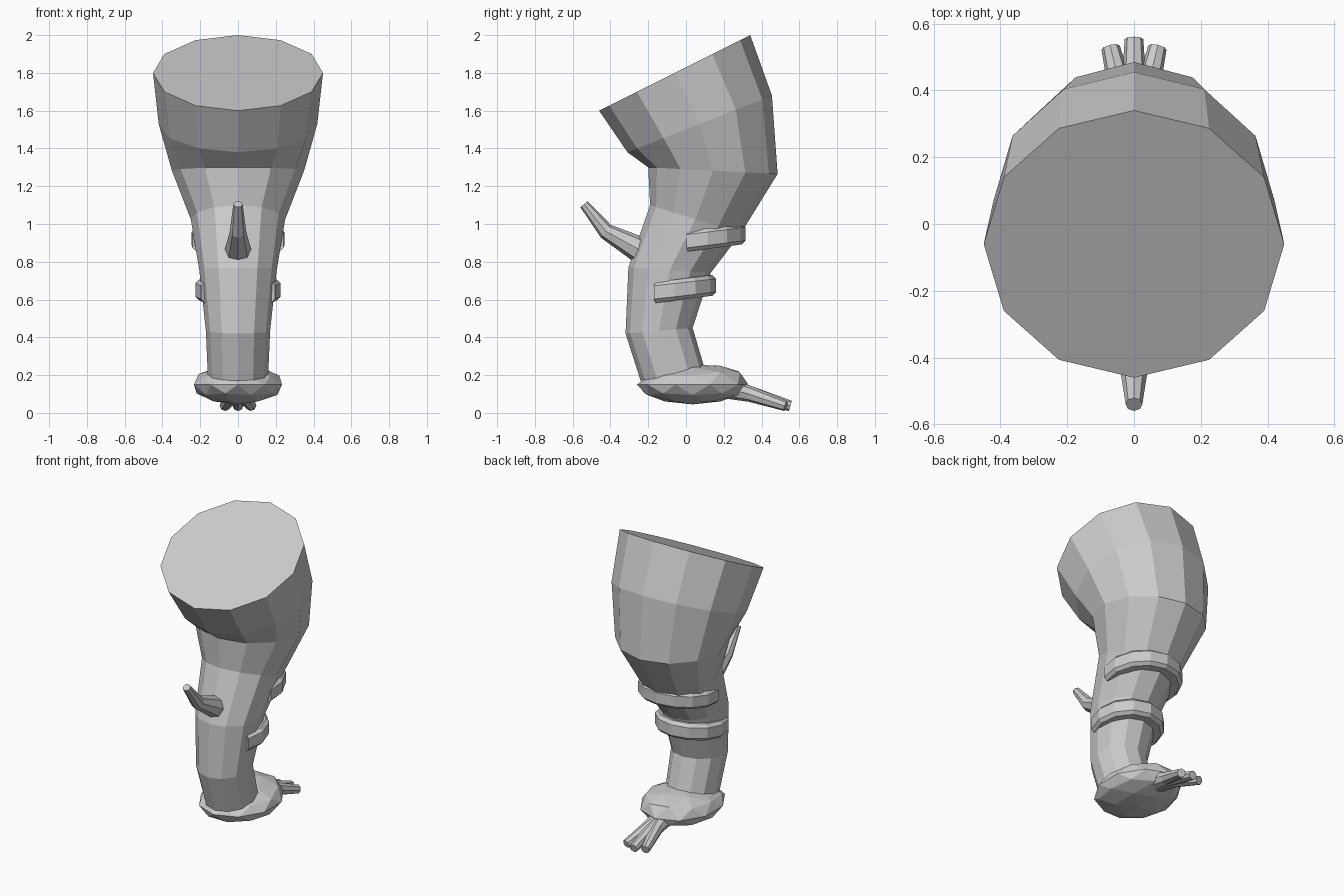
import bpy, bmesh
from math import sin, cos, pi, radians
from mathutils import Vector

if "Cube" in bpy.data.objects:
    bpy.data.objects.remove(bpy.data.objects["Cube"])

grey = bpy.data.materials.new("plain grey")
grey.use_nodes = True
grey.diffuse_color = (0.6, 0.6, 0.6, 1)
grey.node_tree.nodes["Principled BSDF"].inputs["Base Color"].default_value = (0.6, 0.6, 0.6, 1)


def finish(name, bm):
    bmesh.ops.recalc_face_normals(bm, faces=bm.faces)
    mesh = bpy.data.meshes.new(name)
    bm.to_mesh(mesh)
    bm.free()
    mesh.materials.append(grey)
    obj = bpy.data.objects.new(name, mesh)
    bpy.context.collection.objects.link(obj)
    return obj


def loft(name, rings):
    """Skin a list of closed point rings and cap both ends."""
    bm = bmesh.new()
    loops = [[bm.verts.new(p) for p in ring] for ring in rings]
    n = len(loops[0])
    for a, b in zip(loops, loops[1:]):
        for i in range(n):
            j = (i + 1) % n
            bm.faces.new((a[i], a[j], b[j], b[i]))
    bm.faces.new(loops[0])
    bm.faces.new(loops[-1])
    return finish(name, bm)


def tilted_ring(front, back, half_width, sides=12):
    """Ellipse spanning a front and a back (y, z) point."""
    f, b = Vector((0, *front)), Vector((0, *back))
    mid, arm = (f + b) / 2, (f - b) / 2
    turns = [2 * pi * i / sides for i in range(sides)]
    return [mid + arm * cos(t) + Vector((half_width * sin(t), 0, 0)) for t in turns]


def tube(name, path, radii, sides=8):
    """Tapered tube with mitred joints along a path."""
    pts = [Vector(p) for p in path]
    rings = []
    for i, (p, r) in enumerate(zip(pts, radii)):
        d = (pts[min(i + 1, len(pts) - 1)] - pts[max(i - 1, 0)]).normalized()
        u = d.cross(Vector((0, 0, 1))).normalized()
        v = u.cross(d)
        rings.append([p + r * (u * cos(t) + v * sin(t))
                      for t in (2 * pi * k / sides for k in range(sides))])
    return loft(name, rings)


def band(name, y, rx, ry, z_mid, slope, overlap, steps=8):
    """Raised strap around the back, with chamfered outer edges."""
    section = [(-0.08, -0.055), (-0.02, -0.055), (0, -0.035),
               (0, 0.035), (-0.02, 0.055), (-0.08, 0.055)]
    rings = []
    for i in range(steps + 1):
        t = radians(-overlap + (180 + 2 * overlap) * i / steps)
        rings.append([((rx + o) * cos(t), y + (ry + o) * sin(t),
                       z_mid + slope * sin(t) + h) for o, h in section])
    return loft(name, rings)


# Curved body flaring into a slanted flat top
loft("body", [tilted_ring(*r) for r in (
    ((-0.24, 0.17), (0.10, 0.23), 0.16),
    ((-0.32, 0.42), (0.035, 0.45), 0.17),
    ((-0.305, 0.77), (0.13, 0.74), 0.205),
    ((-0.19, 1.10), (0.29, 0.95), 0.25),
    ((-0.20, 1.30), (0.485, 1.265), 0.35),
    ((-0.31, 1.38), (0.455, 1.68), 0.42),
    ((-0.46, 1.60), (0.34, 2.00), 0.45))])

# Squashed faceted foot, higher towards the back
bm = bmesh.new()
bmesh.ops.create_icosphere(bm, subdivisions=2, radius=1)
for v in bm.verts:
    x, y, z = v.co
    lift = 0.02 * y if z > 0.1 else 0
    v.co = (0.245 * x, 0.035 + 0.295 * y, 0.15 + 0.105 * z + lift)
finish("foot", bm)

# Three splayed toes at the back
for name, s in (("right_toe", -1), ("middle_toe", 0), ("left_toe", 1)):
    tip_y = 0.553 if s == 0 else 0.528
    tube(name, [(0.015 * s, 0.2, 0.135), (0.025 * s, 0.34, 0.1),
                (0.07 * s, tip_y, 0.037)], (0.058, 0.042, 0.028))

# Bent horn on the front
tube("front_horn", [(0, -0.22, 0.85), (0, -0.425, 0.962), (0, -0.54, 1.105)],
     (0.074, 0.043, 0.025))

# Two straps around the back
band("lower_band", -0.06, 0.225, 0.22, 0.65, 0.025, 30)
band("upper_band", 0.07, 0.25, 0.245, 0.917, 0.03, 16)
